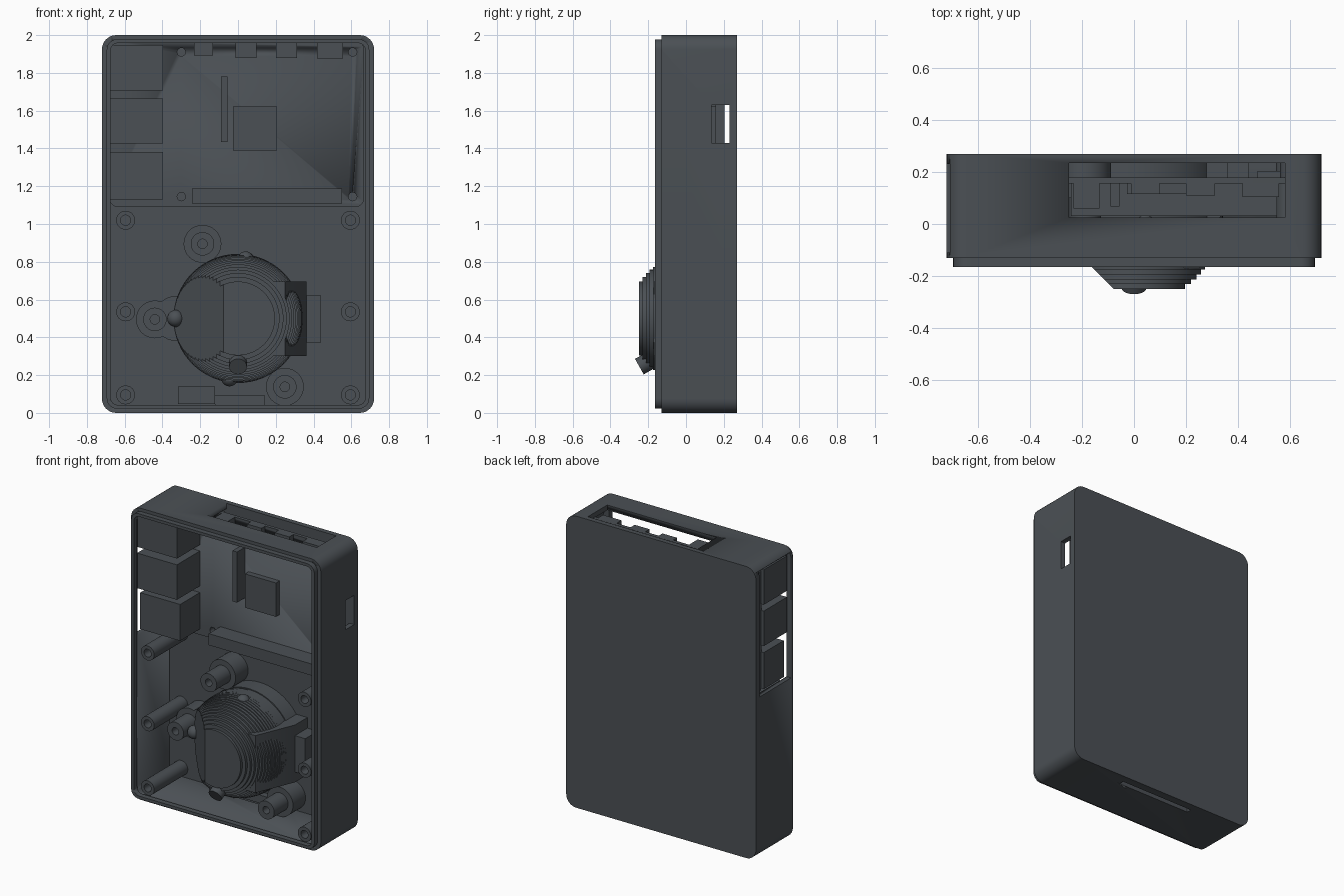
import bpy, bmesh
from math import sin, cos, pi, sqrt, radians
from mathutils import Vector

if "Cube" in bpy.data.objects:
    bpy.data.objects.remove(bpy.data.objects["Cube"])

mat = bpy.data.materials.new("dark_grey")
mat.diffuse_color = (0.07, 0.08, 0.09, 1)
mat.use_nodes = True
mat.node_tree.nodes["Principled BSDF"].inputs["Base Color"].default_value = mat.diffuse_color


def make(name, bm, smooth=True):
    bmesh.ops.remove_doubles(bm, verts=bm.verts, dist=1e-5)
    bmesh.ops.recalc_face_normals(bm, faces=bm.faces)
    me = bpy.data.meshes.new(name)
    bm.to_mesh(me)
    bm.free()
    ob = bpy.data.objects.new(name, me)
    bpy.context.collection.objects.link(ob)
    me.materials.append(mat)
    if smooth:
        select(ob)
        bpy.ops.object.shade_smooth_by_angle(angle=radians(30))
    return ob


def select(ob):
    bpy.ops.object.select_all(action='DESELECT')
    ob.select_set(True)
    bpy.context.view_layer.objects.active = ob


def prism(name, pts, offset):
    """Extrude a 3D polygon by an offset vector."""
    bm = bmesh.new()
    f = bm.faces.new([bm.verts.new(p) for p in pts])
    ext = bmesh.ops.extrude_face_region(bm, geom=[f], use_keep_orig=True)
    new = [g for g in ext['geom'] if isinstance(g, bmesh.types.BMVert)]
    bmesh.ops.translate(bm, verts=new, vec=offset)
    return make(name, bm)


def box(name, x0, x1, y0, y1, z0, z1):
    pts = [(x0, y0, z0), (x1, y0, z0), (x1, y0, z1), (x0, y0, z1)]
    return prism(name, pts, (0, y1 - y0, 0))


def slab(name, x0, x1, y0, y1, z0, z1, r, n=8):
    """Rounded rectangle in the xz plane, extruded along y."""
    pts = []
    for cx, cz, a in ((x1 - r, z1 - r, 0), (x0 + r, z1 - r, 90),
                      (x0 + r, z0 + r, 180), (x1 - r, z0 + r, 270)):
        for i in range(n + 1):
            t = radians(a + 90 * i / n)
            pts.append((cx + r * cos(t), y0, cz + r * sin(t)))
    return prism(name, pts, (0, y1 - y0, 0))


def lathe_bm(profile, cx, cz, seg=32):
    """Revolve (radius, y) points around an axis parallel to y."""
    bm = bmesh.new()
    rings = [[bm.verts.new((cx + r * cos(2 * pi * i / seg), y, cz + r * sin(2 * pi * i / seg)))
              for i in range(seg)] if r > 0 else [bm.verts.new((cx, y, cz))] for r, y in profile]
    for a, b in zip(rings, rings[1:]):
        for i in range(seg):
            j = (i + 1) % seg
            q = [a[i % len(a)], a[j % len(a)], b[j % len(b)], b[i % len(b)]]
            bm.faces.new(list(dict.fromkeys(q)))
    return bm


def lathe(name, profile, cx, cz, seg=32):
    return make(name, lathe_bm(profile, cx, cz, seg))


def cut(ob, *cutters):
    for c in cutters:
        m = ob.modifiers.new("cut", 'BOOLEAN')
        m.operation, m.object, m.solver = 'DIFFERENCE', c, 'EXACT'
        select(ob)
        bpy.ops.object.modifier_apply(modifier=m.name)
        bpy.data.objects.remove(c, do_unlink=True)


BACK = 0.235   # inner face of the back wall

# Case shell, open at the front, with its port openings
case = slab("case", -0.72, 0.72, -0.13, 0.27, 0, 2, 0.075)
cut(case,
    slab("cavity", -0.685, 0.685, -0.3, BACK, 0.035, 1.965, 0.045),
    box("top_opening", -0.25, 0.58, 0.025, BACK, 1.9, 2.1),
    box("left_opening", -0.8, -0.6, -0.11, BACK - 0.005, 1.11, 1.965),
    box("card_opening", 0.6, 0.8, 0.135, 0.23, 1.43, 1.63),
    box("bottom_slot", -0.29, 0.27, 0.18, 0.215, -0.1, 0.1))

# Raised lip around the front
lip = slab("front_lip", -0.695, 0.695, -0.165, -0.128, 0.022, 1.978, 0.055)
cut(lip, slab("lip_hole", -0.675, 0.675, -0.3, 0, 0.042, 1.958, 0.04))

# Screw posts
for x in (-0.595, 0.595):
    for z in (0.095, 0.535, 1.02):
        lathe("screw_post", [(0, BACK + .01), (0.05, BACK + .01), (0.05, -0.13), (0.027, -0.13),
                             (0.027, 0.0), (0, 0.0)], x, z, 24)

# Circuit board with mounting holes and standoffs
P0, P1 = 0.155, 0.178
board = slab("circuit_board", -0.68, 0.667, P0, P1, 1.09, 1.968, 0.045)
for x in (-0.3, 0.607):
    for z in (1.145, 1.91):
        cut(board, lathe("hole", [(0, 0.1), (0.022, 0.1), (0.022, 0.2), (0, 0.2)], x, z, 20))
        lathe("standoff", [(0, BACK + .01), (0.045, BACK + .01), (0.045, P1), (0.022, P1),
                           (0.022, 0.2), (0, 0.2)], x, z, 20)

# Board components: name, x0, x1, front y, z0, z1
for name, x0, x1, y, z0, z1 in (
        ("double_port_upper", -0.70, -0.397, -0.095, 1.708, 1.948),
        ("double_port_middle", -0.70, -0.397, -0.095, 1.425, 1.665),
        ("network_port", -0.70, -0.397, -0.06, 1.13, 1.38),
        ("pin_header", -0.243, 0.55, 0.03, 1.108, 1.187),
        ("main_chip", -0.027, 0.207, 0.115, 1.39, 1.622),
        ("ribbon_connector", -0.09, -0.055, 0.068, 1.435, 1.782),
        ("audio_socket", -0.232, -0.132, 0.06, 1.892, 1.968),
        ("video_socket_left", -0.012, 0.098, 0.115, 1.88, 1.968),
        ("video_socket_right", 0.2, 0.312, 0.11, 1.88, 1.968),
        ("power_socket", 0.418, 0.557, 0.103, 1.875, 1.968)):
    box(name, x0, x1, y, P0 + 0.002, z0, z1)
box("card_reader", 0.475, 0.66, P1 - .002, 0.203, 1.43, 1.63)

# Ball socket on the back wall
lathe("ball_socket", [(0, BACK + .01), (0.34, BACK + .01), (0.34, 0.12), (0, 0.12)], 0, 0.5, 64)
lathe("socket_lobe", [(0, BACK + .01), (0.12, BACK + .01), (0.12, 0.1), (0, 0.1)], -0.325, 0.5)

# Layered ball, flat at the front, with a slanted flat at the front left
R, CY, STEPS = 0.342, 0.04, 24
prof = [(0, 0.2)]
for i in range(STEPS):
    ya = 0.2 - 0.45 * i / STEPS
    yb = 0.2 - 0.45 * (i + 1) / STEPS
    r = sqrt(R * R - ((ya + yb) / 2 - CY) ** 2)
    prof += [(r, ya), (r, yb)]
prof.append((0, -0.25))
bm = lathe_bm(prof, 0, 0.5, 64)
bmesh.ops.bisect_plane(bm, geom=bm.verts[:] + bm.edges[:] + bm.faces[:],
                       plane_co=(-0.12, -0.207, 0.5), plane_no=(-1, -1, 0), clear_outer=True)
bmesh.ops.holes_fill(bm, edges=[e for e in bm.edges if e.is_boundary])
make("layered_ball", bm)

# Tilted peg at the lower front of the ball
peg = lathe("peg", [(0, 0), (0.047, 0), (0.047, 0.22), (0, 0.22)], 0, 0, 24)
peg.location = (0, -0.247, 0.245)
peg.rotation_euler = (radians(29.4), 0, 0)

# Small bearing nubs around the ball
for x, z in ((0.04, 0.81), (-0.215, 0.705), (-0.33, 0.5), (-0.045, 0.185)):
    bm = bmesh.new()
    bmesh.ops.create_uvsphere(bm, u_segments=16, v_segments=10, radius=0.045)
    bmesh.ops.translate(bm, verts=bm.verts, vec=Vector((x, 0.0, z)))
    make("bearing_nub", bm)

# Stepped bearing mounts
for x, z in ((-0.188, 0.895), (-0.44, 0.495), (0.248, 0.138)):
    lathe("bearing_mount", [(0, BACK + .01), (0.1, BACK + .01), (0.1, 0.1), (0.062, 0.1),
                            (0.062, -0.05), (0.025, -0.05), (0.025, 0.05), (0, 0.05)], x, z)

# Sensor holder hugging the ball, with its side block
prism("sensor_holder", [(0.1, BACK, 0.33), (0.1, -0.1, 0.33), (0.18, -0.17, 0.302), (0.25, -0.17, 0.302),
                        (0.362, 0.1, 0.302), (0.362, BACK, 0.302)][2:] + [(0.18, BACK, 0.302)],
      (0, 0, 0.393))
box("sensor_block", 0.35, 0.44, 0.1, BACK + .005, 0.372, 0.622)

# Lower board and plug
box("lower_plug", -0.318, -0.123, 0.14, BACK + .005, 0.048, 0.14)
box("lower_board", -0.123, 0.143, 0.19, BACK + .005, 0.036, 0.092)
